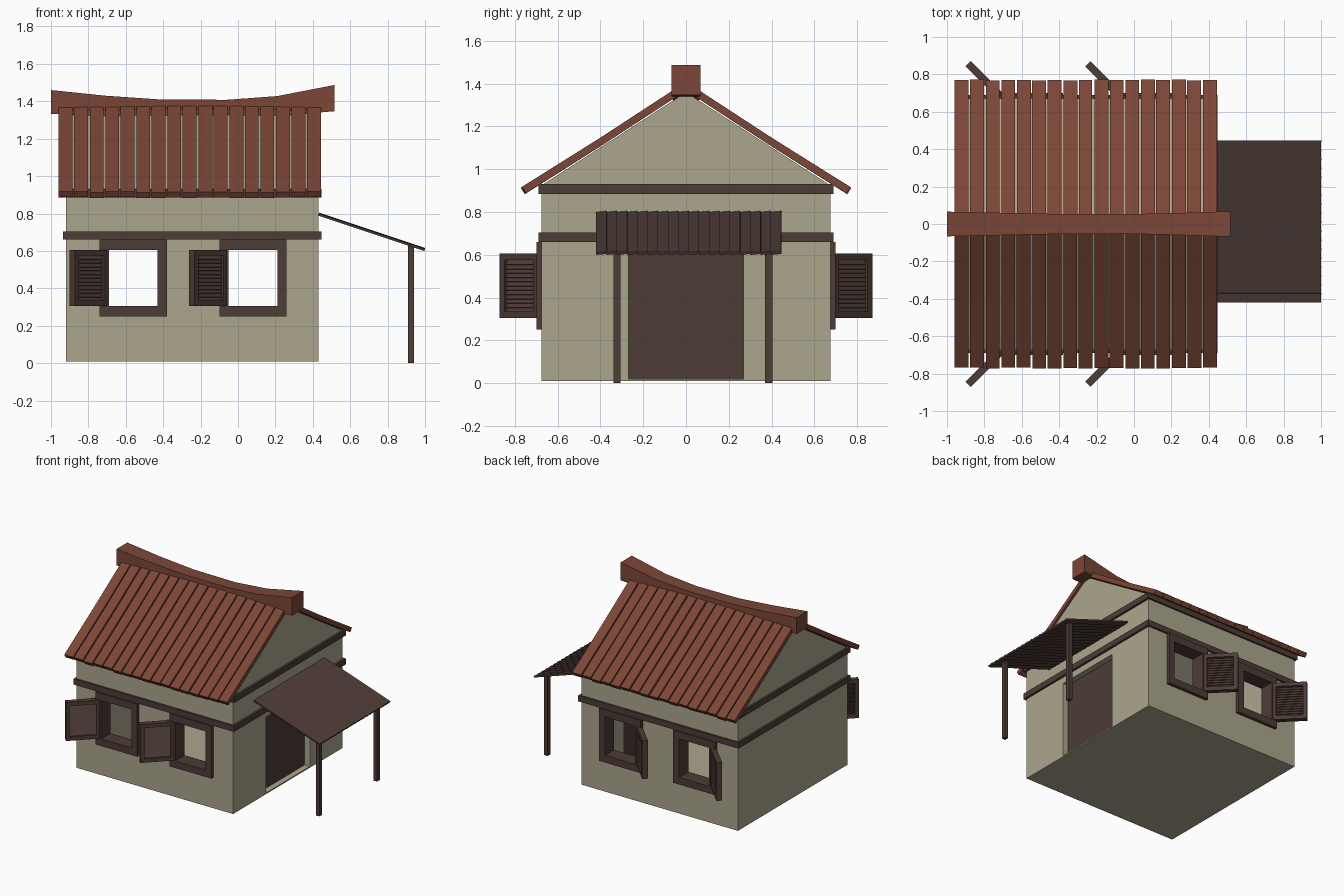
import bpy, bmesh, math, random
from mathutils import Matrix, Vector

if "Cube" in bpy.data.objects:
    bpy.data.objects.remove(bpy.data.objects["Cube"])

random.seed(4)


def material(name, rgb):
    m = bpy.data.materials.new(name)
    m.diffuse_color = (*rgb, 1)
    m.use_nodes = True
    m.node_tree.nodes["Principled BSDF"].inputs["Base Color"].default_value = m.diffuse_color
    return m


PLASTER = material("plaster", (0.41, 0.38, 0.27))
TILE = material("clay_tile", (0.20, 0.062, 0.038))
WOOD = material("dark_wood", (0.075, 0.045, 0.037))


def finish(name, bm, mat):
    bmesh.ops.recalc_face_normals(bm, faces=bm.faces)
    me = bpy.data.meshes.new(name)
    bm.to_mesh(me)
    bm.free()
    me.materials.append(mat)
    ob = bpy.data.objects.new(name, me)
    bpy.context.collection.objects.link(ob)
    return ob


def add_box(bm, lo, hi, mat=Matrix()):
    lo, hi = Vector(lo), Vector(hi)
    m = mat @ Matrix.Translation((lo + hi) / 2) @ Matrix.Diagonal((*(hi - lo), 1))
    bmesh.ops.create_cube(bm, size=1, matrix=m)


def boxes(name, items, mat, matrix=Matrix()):
    bm = bmesh.new()
    for lo, hi in items:
        add_box(bm, lo, hi, matrix)
    return finish(name, bm, mat)


def loft(name, sections, mat):
    """Skin a row of equal-length closed sections and cap both ends."""
    bm = bmesh.new()
    rings = [[bm.verts.new(p) for p in s] for s in sections]
    n = len(rings[0])
    for a, b in zip(rings, rings[1:]):
        for i in range(n):
            j = (i + 1) % n
            bm.faces.new((a[i], a[j], b[j], b[i]))
    bm.faces.new(rings[0])
    bm.faces.new(rings[-1])
    return finish(name, bm, mat)


def prism(name, profile, x0, x1, mat):
    return loft(name, [[(x, y, z) for y, z in profile] for x in (x0, x1)], mat)


def cut(target, cutter):
    cutter.hide_render = True
    cutter.hide_viewport = True
    mod = target.modifiers.new(cutter.name, "BOOLEAN")
    mod.operation = "DIFFERENCE"
    mod.solver = "EXACT"
    mod.object = cutter


def gable(w, base, eave, apex):
    return [(-w, base), (w, base), (w, eave), (0, apex), (-w, eave)]


# Hollow gabled walls with window and door openings
X0, X1, W = -0.92, 0.43, 0.675
walls = prism("walls", gable(W, 0.01, 0.925, 1.36), X0, X1, PLASTER)
cut(walls, prism("room_cutter", gable(W - 0.08, 0.03, 0.90, 1.29),
                 X0 + 0.08, X1 - 0.08, PLASTER))
cut(walls, boxes("door_cutter", [((0.3, -0.27, 0.02), (0.5, 0.27, 0.61))], PLASTER))
boxes("door", [((0.355, -0.275, 0.015), (0.385, 0.275, 0.615))], WOOD)

# Timber bands around the walls
for name, z0, z1 in (("lower_band", 0.66, 0.705), ("upper_band", 0.885, 0.93)):
    items = []
    for s in (-1, 1):
        ya, yb = sorted((s * 0.66, s * 0.69))
        items.append(((-0.935, ya, z0), (0.447, yb, z1)))
    for xa, xb in ((-0.935, -0.905), (0.417, 0.447)):
        items.append(((xa, -0.66, z0), (xb, 0.66, z1)))
    boxes(name, items, WOOD)

# Windows with open louvred shutters, front and back
for i, cx in enumerate((-0.56, 0.08)):
    cut(walls, boxes(f"window_cutter_{i}",
                     [((cx - 0.15, -1, 0.285), (cx + 0.15, 1, 0.625))], PLASTER))
    for side, s in (("front", 1), ("back", -1)):
        flip = Matrix.Diagonal((1, s, 1, 1))
        a, b, ya, yb = 0.13, 0.18, -0.70, -0.585
        boxes(f"{side}_window_frame_{i}", [
            ((cx - b, ya, 0.25), (cx - a, yb, 0.66)),
            ((cx + a, ya, 0.25), (cx + b, yb, 0.66)),
            ((cx - a, ya, 0.25), (cx + a, yb, 0.305)),
            ((cx - a, ya, 0.605), (cx + a, yb, 0.66))], WOOD, flip)
        hinge = (flip @ Matrix.Translation((cx - 0.15, -0.68, 0.305))
                 @ Matrix.Rotation(math.radians(225), 4, "Z"))
        bm = bmesh.new()
        for lo, hi in (((0, -.02, 0), (.03, .02, .30)), ((.22, -.02, 0), (.25, .02, .30)),
                       ((.03, -.02, 0), (.22, .02, .03)), ((.03, -.02, .27), (.22, .02, .30))):
            add_box(bm, lo, hi, hinge)
        for k in range(12):
            tilt = (hinge @ Matrix.Translation((0.125, 0, 0.04 + k * 0.02))
                    @ Matrix.Rotation(math.radians(25), 4, "X"))
            add_box(bm, (-.095, -.003, -.013), (.095, .003, .013), tilt)
        finish(f"{side}_shutter_{i}", bm, WOOD)

# Roof strips on both slopes, slightly uneven
N, PITCH = 17, 1.41 / 17
for side, s in (("front", -1), ("back", 1)):
    for k in range(N):
        x = -0.96 + k * PITCH
        d = random.uniform(-0.003, 0.003)
        prof = [(0.04, 1.383), (0.40, 1.148), (0.77 + d, 0.915 - d),
                (0.751 + d, 0.886 - d), (0.381, 1.119), (0.021, 1.354)]
        prism(f"{side}_roof_strip_{k}", [(s * y, z) for y, z in prof],
              x + random.uniform(0, 0.003), x + PITCH - random.uniform(0.006, 0.01), TILE)

# Sagging ridge beam: x, top, bottom, half width
ridge = [(-1.0, 1.46, 1.333, 0.066), (-0.71, 1.43, 1.32, 0.06), (-0.42, 1.41, 1.31, 0.054),
         (-0.06, 1.408, 1.31, 0.052), (0.21, 1.428, 1.32, 0.058), (0.515, 1.487, 1.347, 0.068)]
loft("ridge_beam", [[(x, -w, b), (x, w, b), (x, w, t), (x, -w, t)]
                    for x, t, b, w in ridge], TILE)

# Awning of narrow slats over the door
slope = math.atan2(0.19, 0.57)
bm = bmesh.new()
for k in range(18):
    m = (Matrix.Translation((0.715, -0.395 + k * 0.048, 0.702))
         @ Matrix.Rotation(slope, 4, "Y") @ Matrix.Rotation(math.radians(6), 4, "X"))
    add_box(bm, (-0.299, -0.025, -0.006), (0.299, 0.025, 0.006), m)
finish("awning", bm, WOOD)

# Awning posts
for name, y in (("left_post", -0.323), ("right_post", 0.387)):
    boxes(name, [((0.91, y - 0.017, 0), (0.94, y + 0.017, 0.63))], WOOD)
